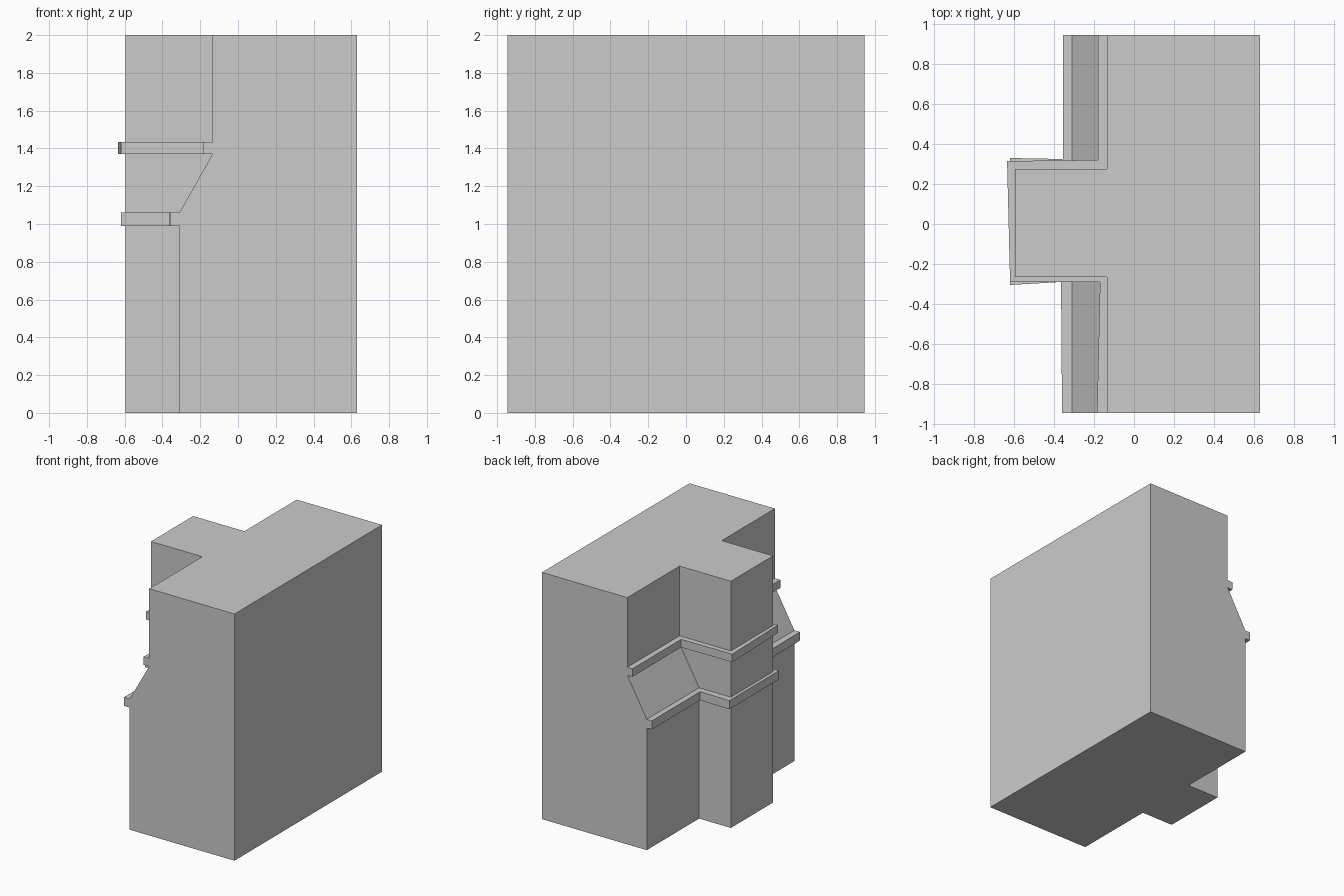
import bpy, bmesh

if "Cube" in bpy.data.objects:
    bpy.data.objects.remove(bpy.data.objects["Cube"])

BACK, END = 0.63, 0.945          # back wall plane, half length
BREAST, Y_POS, Y_NEG = -0.595, 0.275, -0.265


def plain(wall):
    """Front edge of the T-shaped plan: wall, projecting breast, wall."""
    return [(wall, END), (wall, Y_POS), (BREAST, Y_POS),
            (BREAST, Y_NEG), (wall, Y_NEG), (wall, -END)]


# Plan outlines of the two projecting, slightly crooked ledges
lower_ledge = [(-0.355, END), (-0.355, 0.325), (-0.62, 0.33),
               (-0.62, -0.305), (-0.365, -0.29), (-0.36, -END)]
upper_ledge = [(-0.18, END), (-0.18, 0.32), (-0.635, 0.315),
               (-0.62, -0.29), (-0.17, -0.29), (-0.185, -END)]

# Plan at each height: base, lower ledge, sloped shoulder, upper ledge, top
levels = [(0.0, plain(-0.31)), (0.99, plain(-0.31)),
          (0.99, lower_ledge), (1.06, lower_ledge),
          (1.06, plain(-0.31)), (1.37, plain(-0.135)),
          (1.37, upper_ledge), (1.435, upper_ledge),
          (1.435, plain(-0.135)), (2.0, plain(-0.135))]


def loft(name, levels):
    bm = bmesh.new()
    rings = [[bm.verts.new((x, y, z)) for x, y in
              [(BACK, -END), (BACK, END)] + front] for z, front in levels]
    for a, b in zip(rings, rings[1:]):
        for i in range(len(a)):
            j = (i + 1) % len(a)
            bm.faces.new((a[i], a[j], b[j], b[i]))
    bm.faces.new(rings[0][::-1])
    bm.faces.new(rings[-1])
    # Merge the shared back edges of the ledge steps and tidy flat faces
    bmesh.ops.remove_doubles(bm, verts=bm.verts, dist=1e-5)
    bmesh.ops.dissolve_degenerate(bm, dist=1e-5, edges=bm.edges)
    bmesh.ops.recalc_face_normals(bm, faces=bm.faces)
    mesh = bpy.data.meshes.new(name)
    bm.to_mesh(mesh)
    bm.free()
    obj = bpy.data.objects.new(name, mesh)
    bpy.context.collection.objects.link(obj)
    return obj


# Wall, chimney breast, ledges and shoulders as one closed block
loft("chimney_breast_wall", levels)
